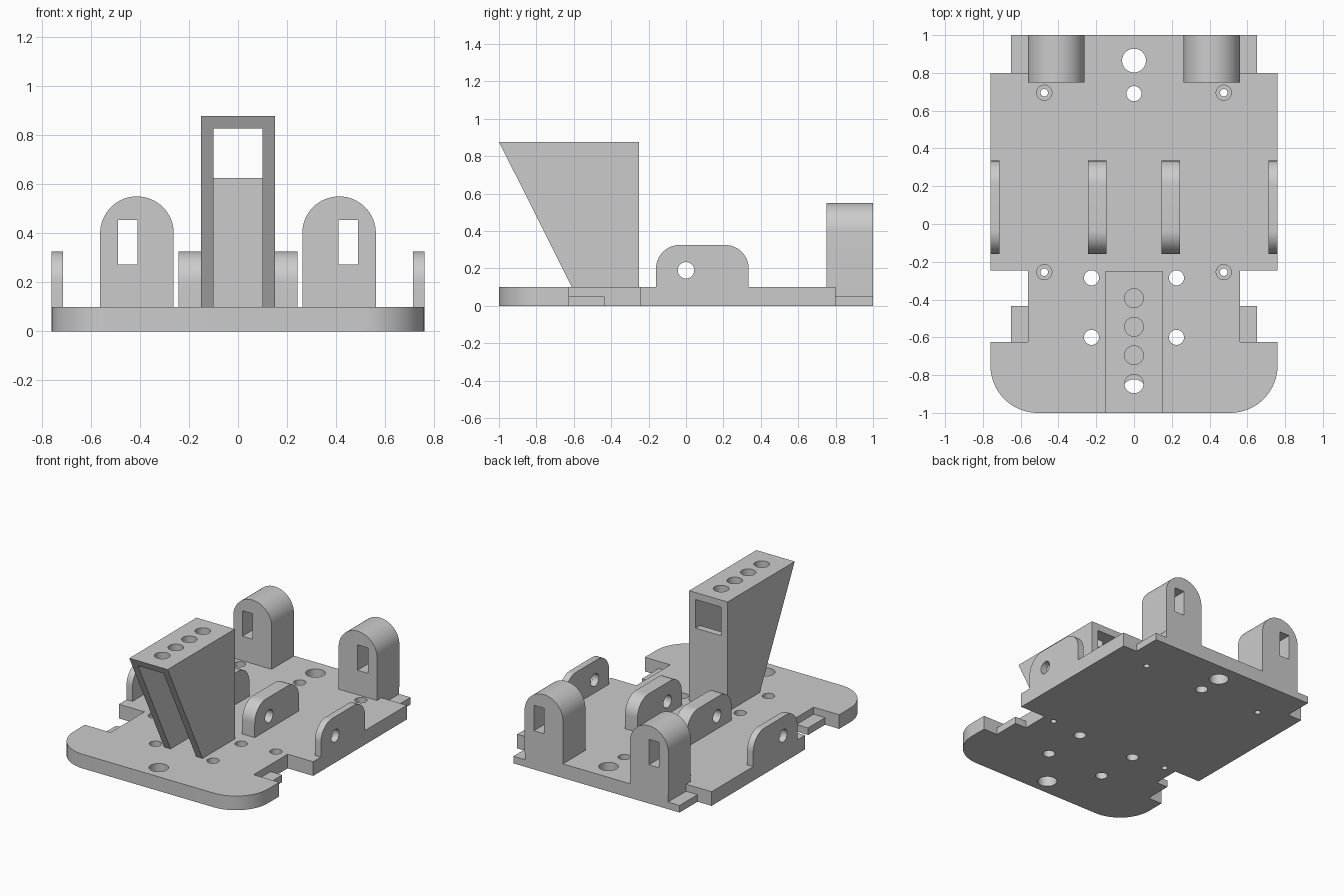
import bpy
import bmesh
import math
from mathutils import Vector

cube = bpy.data.objects.get("Cube")
if cube:
    bpy.data.objects.remove(cube, do_unlink=True)

grey = bpy.data.materials.new("plain grey")
grey.use_nodes = True
GREY = (0.6, 0.6, 0.6, 1.0)
grey.diffuse_color = GREY
grey.node_tree.nodes["Principled BSDF"].inputs["Base Color"].default_value = GREY


def prism(name, outline, axis, low, high):
    """Extrude a 2D outline along an axis (x: y,z  y: x,z  z: x,y)."""
    place = {"x": lambda p, t: Vector((t, p[0], p[1])),
             "y": lambda p, t: Vector((p[0], t, p[1])),
             "z": lambda p, t: Vector((p[0], p[1], t))}[axis]
    bm = bmesh.new()
    face = bm.faces.new([bm.verts.new(place(p, low)) for p in outline])
    ext = bmesh.ops.extrude_face_region(bm, geom=[face])
    moved = [v for v in ext["geom"] if isinstance(v, bmesh.types.BMVert)]
    bmesh.ops.translate(bm, verts=moved, vec=place((0, 0), high - low))
    bmesh.ops.recalc_face_normals(bm, faces=bm.faces)
    mesh = bpy.data.meshes.new(name)
    bm.to_mesh(mesh)
    bm.free()
    mesh.materials.append(grey)
    obj = bpy.data.objects.new(name, mesh)
    bpy.context.collection.objects.link(obj)
    return obj


def arc(cx, cy, r, start, end, steps=16):
    angles = [math.radians(start + (end - start) * i / steps) for i in range(steps + 1)]
    return [(cx + r * math.cos(a), cy + r * math.sin(a)) for a in angles]


def circle(cx, cy, r):
    return arc(cx, cy, r, 0, 360, 40)[:-1]


def rect(x0, x1, y0, y1):
    return [(x0, y0), (x1, y0), (x1, y1), (x0, y1)]


def cut(obj, outline, axis, low, high):
    """Subtract a prism from an object and remove the cutter."""
    cutter = prism("cutter", outline, axis, low, high)
    cutter.hide_render = True
    mod = obj.modifiers.new("cut", "BOOLEAN")
    mod.operation = "DIFFERENCE"
    mod.solver = "EXACT"
    mod.object = cutter
    graph = bpy.context.evaluated_depsgraph_get()
    mesh = bpy.data.meshes.new_from_object(obj.evaluated_get(graph))
    obj.modifiers.clear()
    obj.data = mesh
    bpy.data.objects.remove(cutter, do_unlink=True)


def finish(obj):
    bpy.ops.object.select_all(action="DESELECT")
    obj.select_set(True)
    bpy.context.view_layer.objects.active = obj
    bpy.ops.object.shade_smooth_by_angle(angle=math.radians(30))


TOP = 0.1
parts = []

# Base plate: half outline with rounded front corner and side notch, mirrored
half = arc(0.51, -0.75, 0.25, -90, 0) + [
    (0.76, -0.625), (0.56, -0.625), (0.56, -0.245), (0.76, -0.245),
    (0.76, 0.8), (0.56, 0.8), (0.56, 1.0)]
base = prism("base_plate", half + [(-x, y) for x, y in reversed(half)], "z", 0, TOP)
parts.append(base)

# Through holes in the base
holes = [(0, 0.865, 0.063), (0, 0.69, 0.04), (0, -0.885, 0.063)]
for s in (-1, 1):
    holes += [(s * 0.225, -0.285, 0.04), (s * 0.225, -0.6, 0.04)]
for x, y, r in holes:
    cut(base, circle(x, y, r), "z", -0.1, 0.2)

# Counterbored screw holes
for x in (-0.475, 0.475):
    for y in (-0.255, 0.695):
        cut(base, circle(x, y, 0.04), "z", 0.05, 0.2)
        cut(base, circle(x, y, 0.02), "z", -0.1, 0.2)

for s, side in ((1, "left"), (-1, "right")):
    def span(a, b):
        return sorted((s * a, s * b))

    # Low tabs at the side notch and the back corner
    for name, y0, y1 in (("notch_tab", -0.625, -0.435), ("back_tab", 0.8, 1.0)):
        parts.append(prism(f"{side}_{name}", rect(*span(0.56, 0.65), y0, y1), "z", 0, 0.05))

    # Round-topped rear tower with a slot
    x0, x1 = span(0.262, 0.562)
    tower = prism(f"{side}_rear_tower",
                  [(x0, TOP), (x1, TOP)] + arc((x0 + x1) / 2, 0.4, 0.15, 0, 180, 32),
                  "y", 0.75, 1.0)
    cut(tower, rect(*span(0.41, 0.49), 0.273, 0.453), "y", 0.6, 1.1)
    parts.append(tower)

    # Axle brackets with rounded top corners and a hole
    profile = ([(-0.16, TOP), (0.335, TOP)] + arc(0.21, 0.2, 0.125, 0, 90)
               + arc(-0.035, 0.2, 0.125, 90, 180))
    for name, a, b in (("inner_bracket", 0.145, 0.243), ("outer_bracket", 0.713, 0.76)):
        x0, x1 = span(a, b)
        bracket = prism(f"{side}_{name}", profile, "x", x0, x1)
        cut(bracket, circle(0, 0.19, 0.044), "x", x0 - 0.1, x1 + 0.1)
        parts.append(bracket)

# Hollow centre post with sloping open front, back window and top holes
post = prism("centre_post", [(-0.61, TOP), (-0.25, TOP), (-0.25, 0.877), (-1.0, 0.877)],
             "x", -0.15, 0.15)
cut(post, rect(-0.1, 0.1, 0.0, 0.827), "y", -1.2, -0.3)
cut(post, rect(-0.1, 0.1, 0.625, 0.827), "y", -0.4, -0.1)
for y in (-0.393, -0.544, -0.695, -0.846):
    cut(post, circle(0, y, 0.05), "z", 0.75, 1.0)
parts.append(post)

for part in parts:
    finish(part)
